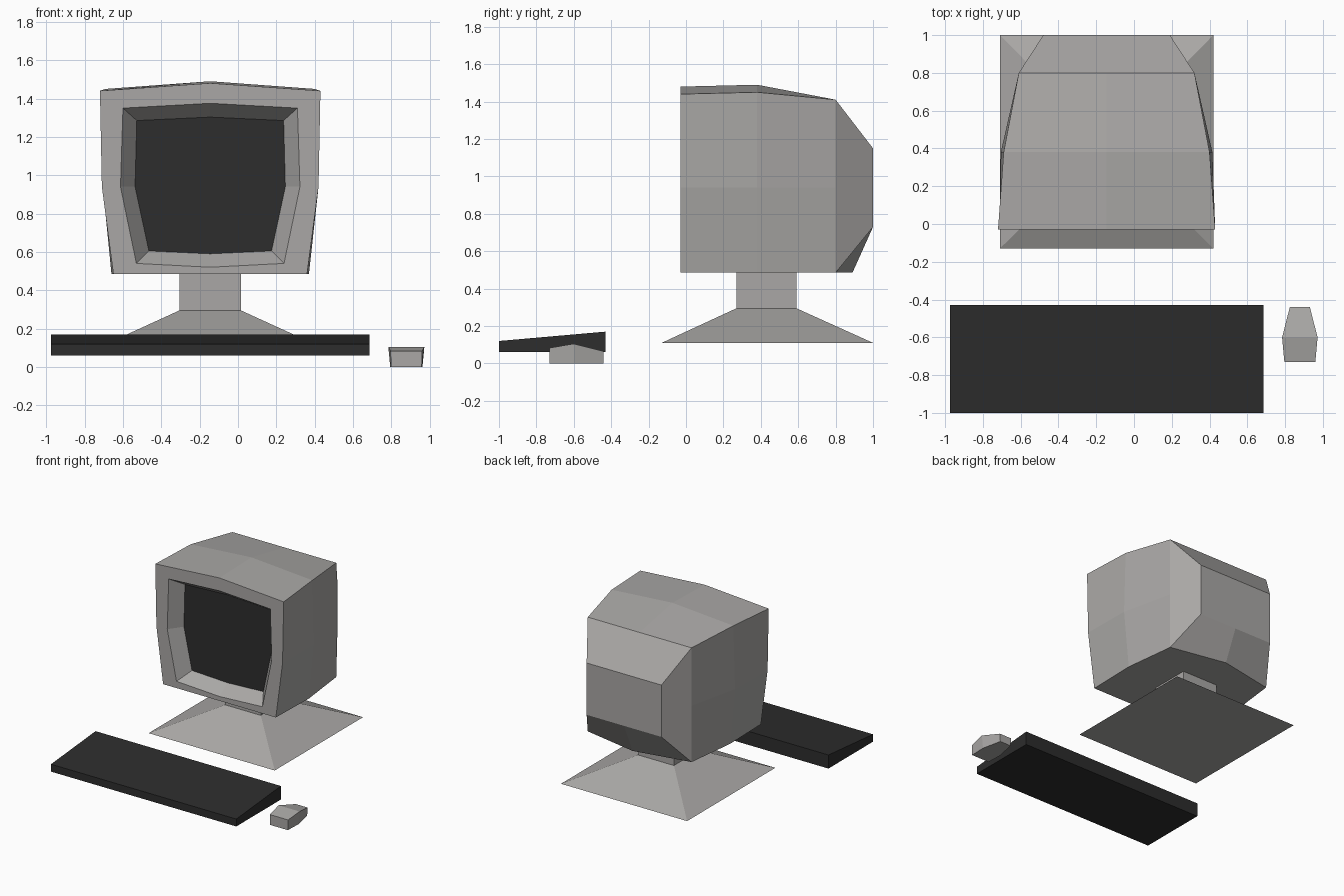
import bpy, bmesh

if "Cube" in bpy.data.objects:
    bpy.data.objects.remove(bpy.data.objects["Cube"])

CX = -0.145  # centre line of the monitor


def material(name, rgb):
    m = bpy.data.materials.new(name)
    m.diffuse_color = (*rgb, 1.0)
    m.use_nodes = True
    m.node_tree.nodes["Principled BSDF"].inputs["Base Color"].default_value = m.diffuse_color
    return m


GREY = material("warm grey plastic", (0.40, 0.39, 0.38))
DARK = material("charcoal", (0.026, 0.026, 0.026))


def loft(name, rings, mat, cap_start=True, cap_end=True):
    """Bridge successive rings of points into a flat-shaded shell."""
    bm = bmesh.new()
    loops = [[bm.verts.new(p) for p in r] for r in rings]
    n = len(rings[0])
    for a, b in zip(loops, loops[1:]):
        for i in range(n):
            j = (i + 1) % n
            bm.faces.new((a[i], a[j], b[j], b[i]))
    if cap_start:
        bm.faces.new(list(reversed(loops[0])))
    if cap_end:
        bm.faces.new(loops[-1])
    if len(rings) > 1:
        bmesh.ops.recalc_face_normals(bm, faces=bm.faces)
    me = bpy.data.meshes.new(name)
    bm.to_mesh(me)
    bm.free()
    me.materials.append(mat)
    ob = bpy.data.objects.new(name, me)
    bpy.context.collection.objects.link(ob)
    return ob


def section(y, top, mid, bot, z_top, z_crown, z_bot, z_sag, y_sag=None):
    """Eight-point bulged section; top, mid, bot are half widths."""
    half = [(top, z_top), (mid, 0.94), (bot, z_bot)]
    pts = [(CX, y, z_crown)]
    pts += [(CX + w, y, z) for w, z in half]
    pts += [(CX, y if y_sag is None else y_sag, z_sag)]
    pts += [(CX - w, y, z) for w, z in reversed(half)]
    return pts


def rect(x0, x1, y0, y1, z):
    return [(x0, y0, z), (x1, y0, z), (x1, y1, z), (x0, y1, z)]


# Monitor shell: recess, bezel, then body tapering to the back
screen = section(0.075, 0.383, 0.392, 0.32, 1.285, 1.303, 0.605, 0.59)
loft("monitor_shell", [
    screen,
    section(-0.03, 0.455, 0.468, 0.385, 1.35, 1.375, 0.54, 0.52),
    section(-0.03, 0.575, 0.565, 0.505, 1.44, 1.48, 0.485, 0.485),
    section(0.38, 0.545, 0.56, 0.515, 1.45, 1.49, 0.485, 0.485),
    section(0.80, 0.465, 0.465, 0.465, 1.41, 1.41, 0.485, 0.485, 0.89),
    section(1.00, 0.335, 0.335, 0.335, 1.15, 1.15, 0.73, 0.73),
], GREY, cap_start=False)

# Screen
loft("screen", [screen], DARK, cap_start=False)

# Stand: flared foot and square neck
loft("stand_foot", [rect(-0.71, 0.42, -0.13, 1.0, 0.11),
                    rect(-0.305, 0.015, 0.27, 0.59, 0.295)], GREY)
loft("stand_neck", [rect(-0.305, 0.015, 0.27, 0.59, 0.295),
                    rect(-0.305, 0.015, 0.27, 0.59, 0.487)], GREY,
     cap_start=False, cap_end=False)

# Keyboard: wedge extruded across x
wedge = [(-1.0, 0.06), (-0.43, 0.06), (-0.43, 0.17), (-1.0, 0.12)]
loft("keyboard", [[(x, y, z) for y, z in wedge] for x in (-0.975, 0.685)], DARK)

# Mouse: three sections along y (y, top half width, bottom half width, height)
MX = 0.878
loft("mouse", [[(MX - b, y, 0), (MX + b, y, 0), (MX + t, y, h), (MX - t, y, h)]
               for y, t, b, h in ((-0.73, 0.082, 0.08, 0.083),
                                  (-0.60, 0.094, 0.084, 0.105),
                                  (-0.44, 0.053, 0.05, 0.065))], GREY)
